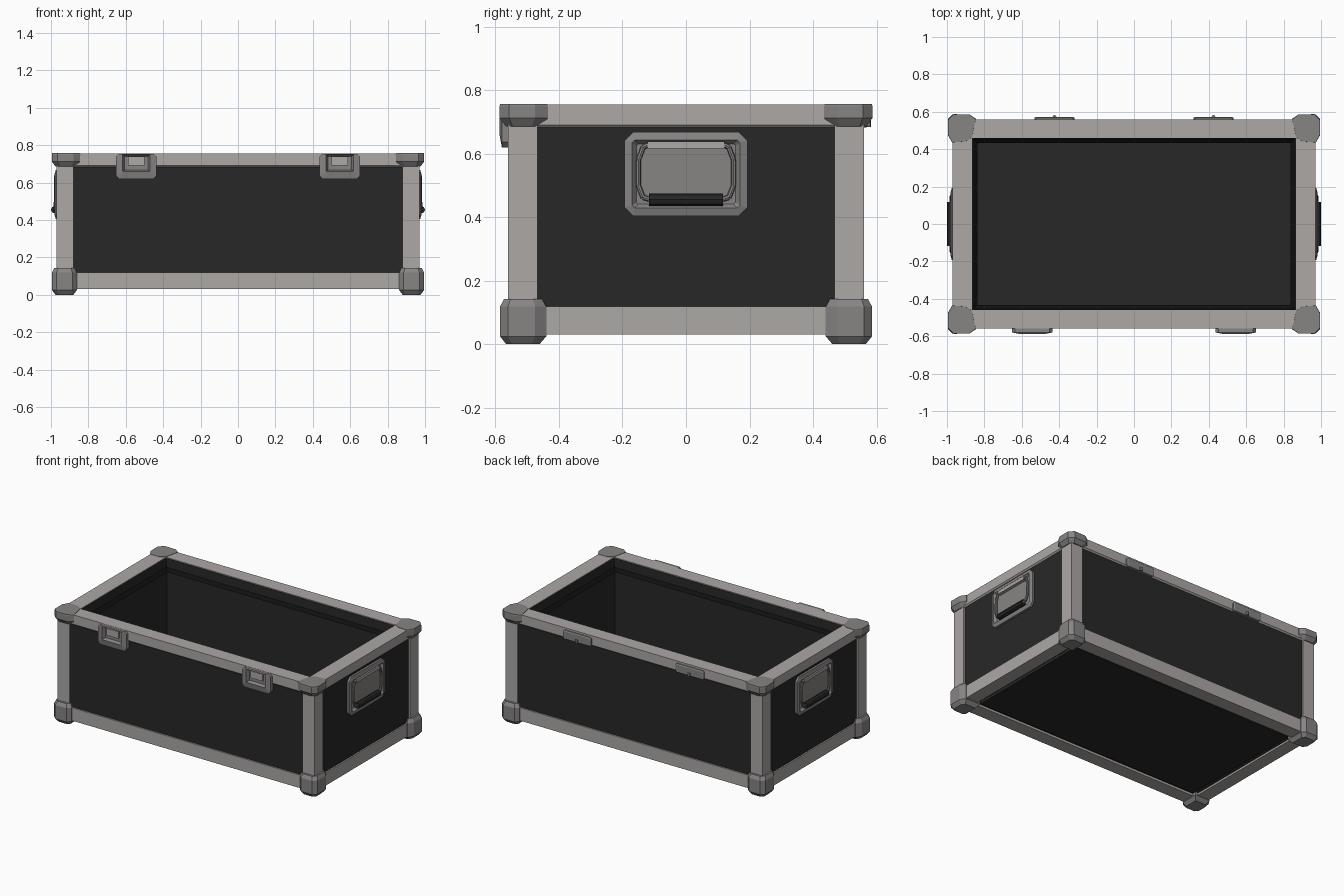
import bpy, bmesh, math
from mathutils import Vector

if "Cube" in bpy.data.objects:
    bpy.data.objects.remove(bpy.data.objects["Cube"])


def mat(name, rgb):
    m = bpy.data.materials.new(name)
    m.diffuse_color = (*rgb, 1)
    m.use_nodes = True
    m.node_tree.nodes["Principled BSDF"].inputs["Base Color"].default_value = m.diffuse_color
    return m


RAIL = mat("warm_grey_aluminium", (0.415, 0.392, 0.38))
STEEL = mat("mid_grey_steel", (0.24, 0.232, 0.23))
PANEL = mat("charcoal_panel", (0.0205, 0.0205, 0.0205))
BLACK = mat("black_rubber", (0.005, 0.005, 0.005))

X2 = [(1, 1), (-1, 1)]                        # left / right copies
X4 = X2 + [(1, -1), (-1, -1)]                 # four corner copies


def finish(name, bm, *mats):
    bmesh.ops.recalc_face_normals(bm, faces=bm.faces)
    me = bpy.data.meshes.new(name)
    bm.to_mesh(me)
    bm.free()
    for m in mats:
        me.materials.append(m)
    ob = bpy.data.objects.new(name, me)
    bpy.context.collection.objects.link(ob)
    return ob


def loft(name, rings, material, copies=((1, 1),), closed=False, second=None, band=-1):
    """Skin between point rings; caps at the ends, or joined end to start."""
    for sx, sy in copies:
        bm = bmesh.new()
        vs = [[bm.verts.new((x * sx, y * sy, z)) for x, y, z in r] for r in rings]
        n = len(vs[0])
        pairs = list(zip(vs, vs[1:])) + ([(vs[-1], vs[0])] if closed else [])
        for k, (a, b) in enumerate(pairs):
            for i in range(n):
                f = bm.faces.new((a[i], a[(i + 1) % n], b[(i + 1) % n], b[i]))
                f.material_index = 1 if k == band else 0
        if not closed:
            bm.faces.new(vs[0])
            bm.faces.new(vs[-1])
        finish(name, bm, material, *([second] if second else []))


def rect(hx, hy, z):
    return [(-hx, -hy, z), (hx, -hy, z), (hx, hy, z), (-hx, hy, z)]


def box(name, lo, hi, material, copies=((1, 1),)):
    ring = lambda z: [(lo[0], lo[1], z), (hi[0], lo[1], z), (hi[0], hi[1], z), (lo[0], hi[1], z)]
    loft(name, [ring(lo[2]), ring(hi[2])], material, copies)


def crect(h, v, c):
    """Rectangle with cut corners."""
    return [(-h + c, -v), (h - c, -v), (h, -v + c), (h, v - c),
            (h - c, v), (-h + c, v), (-h, v - c), (-h, -v + c)]


def rods(name, path, r, material, copies, sides=8):
    for sx, sy in copies:
        bm = bmesh.new()
        for p, q in zip(path, path[1:]):
            p, q = [Vector((a[0] * sx, a[1] * sy, a[2])) for a in (p, q)]
            d = q - p
            res = bmesh.ops.create_cone(bm, cap_ends=True, segments=sides,
                                        radius1=r, radius2=r, depth=d.length)
            rot = d.to_track_quat('Z', 'Y').to_matrix()
            for v in res["verts"]:
                v.co = rot @ v.co + (p + q) / 2
        finish(name, bm, material)


# Open case body with a black inner ledge
loft("case_body", [rect(0.838, 0.433, 0.06), rect(0.90, 0.49, 0.035), rect(0.96, 0.55, 0.035),
                   rect(0.96, 0.55, 0.72), rect(0.90, 0.50, 0.75), rect(0.862, 0.457, 0.75),
                   rect(0.860, 0.455, 0.69), rect(0.838, 0.433, 0.672)],
     PANEL, closed=True, second=BLACK, band=6)
box("case_floor", (-0.85, -0.45, 0.036), (0.85, 0.45, 0.065), PANEL)

# Edge rails (the top one with a sloped lower lip) and corner posts
loft("top_rail", [rect(0.961, 0.551, 0.682), rect(0.97, 0.56, 0.691), rect(0.97, 0.56, 0.755),
                  rect(0.865, 0.46, 0.755), rect(0.865, 0.46, 0.69)], RAIL, closed=True)
loft("bottom_rail", [rect(0.97, 0.56, 0.03), rect(0.97, 0.56, 0.118),
                     rect(0.88, 0.467, 0.118), rect(0.88, 0.467, 0.03)], RAIL, closed=True)
box("corner_post", (0.88, 0.467, 0.05), (0.97, 0.56, 0.72), RAIL, X4)

# Top corner caps, tapering underneath
cap = [(0.845, 0.562), (0.88, 0.586), (0.965, 0.587), (0.995, 0.557),
       (0.995, 0.475), (0.972, 0.435), (0.90, 0.44), (0.866, 0.461)]


def shrink(pts, k, z, cx=0.925, cy=0.515):
    return [(cx + (x - cx) * k, cy + (y - cy) * k, z) for x, y in pts]


loft("top_corner", [shrink(cap, 0.72, 0.685), shrink(cap, 1, 0.712),
                    shrink(cap, 1, 0.748), shrink(cap, 0.98, 0.757)], STEEL, X4)

# Bottom corner feet
foot = [(0.885, 0.586), (0.970, 0.586), (0.995, 0.561), (0.995, 0.475),
        (0.972, 0.440), (0.862, 0.440), (0.862, 0.563)]
loft("bottom_corner", [shrink(foot, 0.72, 0.0), shrink(foot, 1, 0.025),
                       shrink(foot, 1, 0.118), shrink(foot, 0.82, 0.142)], STEEL, X4)

# Side handles: dished plate, hinge bar, wire loop, dark grip
HZ = 0.536
dish = [(0.193, 0.132, 0.026, 0.955), (0.193, 0.132, 0.026, 0.974),
        (0.170, 0.107, 0.008, 0.981), (0.156, 0.095, 0.006, 0.964)]
loft("handle_plate", [[(x, a, HZ + b) for a, b in crect(h, v, c)] for h, v, c, x in dish], STEEL, X2)
box("handle_hinge", (0.962, -0.122, 0.616), (0.985, 0.122, 0.638), RAIL, X2)
loop = [(0.975, -0.12, 0.628), (0.975, -0.135, 0.62), (0.976, -0.15, 0.58), (0.977, -0.15, 0.50),
        (0.979, -0.135, 0.462), (0.98, -0.11, 0.455)]
for s in (1, -1):
    rods("handle_wire", [(x, y * s, z) for x, y, z in loop], 0.008, STEEL, X2)
rods("handle_grip", [(0.98, -0.117, 0.455), (0.98, 0.117, 0.455)], 0.02, PANEL, X2)

# Front latches: recessed dish with a pale catch
LX, LZ = 0.544, 0.687
dish = [(0.107, 0.067, 0.016, 0, -0.552), (0.107, 0.067, 0.016, 0, -0.580),
        (0.073, 0.045, 0.003, 0.017, -0.587), (0.062, 0.036, 0.002, 0.017, -0.566)]
loft("latch_dish", [[(LX + a, y, LZ + b + o) for a, b in crect(h, v, c)] for h, v, c, o, y in dish],
     STEEL, X2)
box("latch_catch", (LX - 0.044, -0.577, 0.692), (LX + 0.044, -0.56, 0.740), RAIL, X2)

# Back hinge plates with a small central pin
dish = [(0.107, 0.030, 0.008, 0.555), (0.107, 0.030, 0.008, 0.568), (0.100, 0.024, 0.006, 0.572)]
loft("back_hinge", [[(0.425 + a, y, 0.712 + b) for a, b in crect(h, v, c)] for h, v, c, y in dish],
     STEEL, X2)
rods("hinge_pin", [(0.425, 0.572, 0.684), (0.425, 0.572, 0.705)], 0.011, STEEL, X2)
